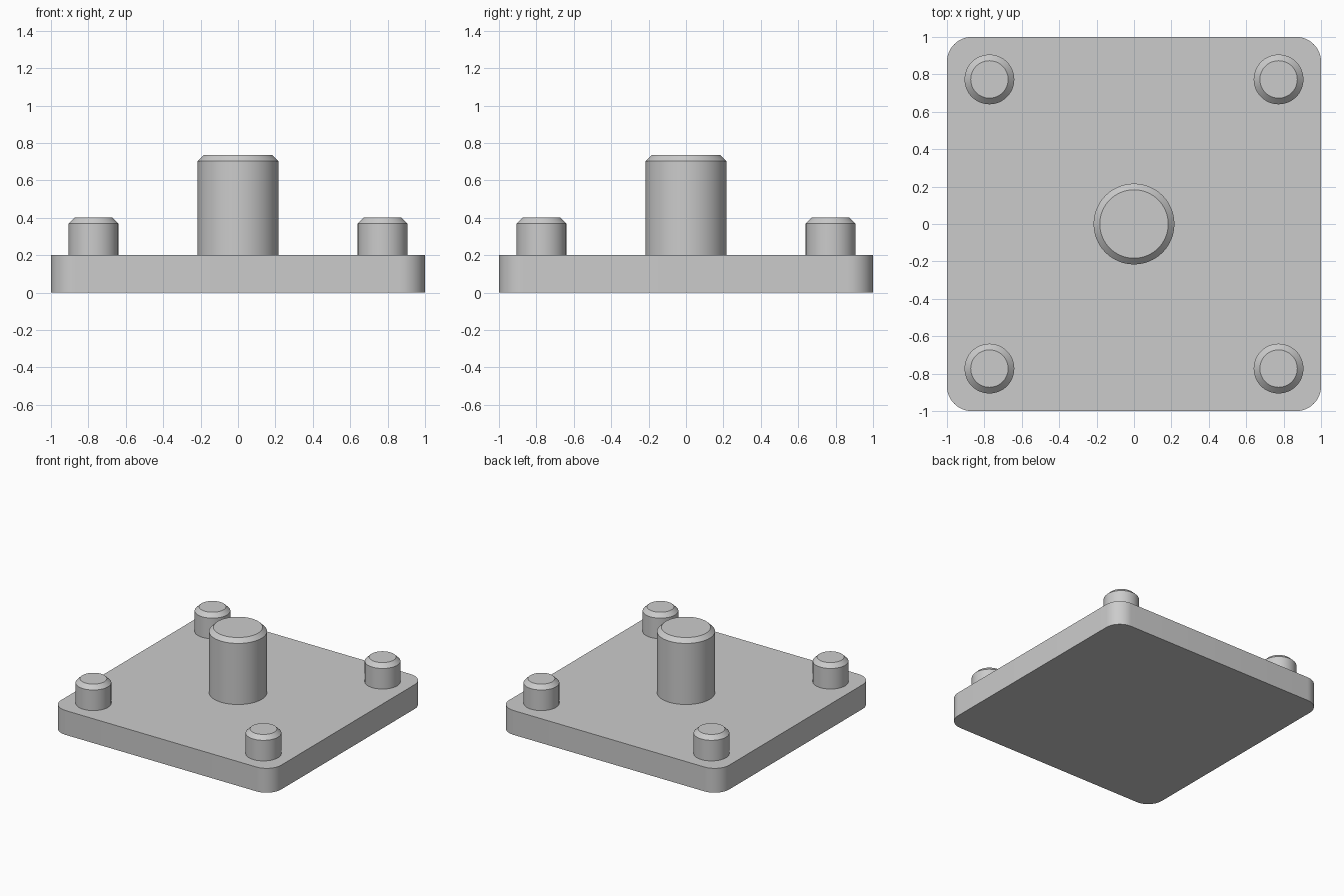
import bpy, bmesh, math
from mathutils import Matrix

# Remove the default cube
if "Cube" in bpy.data.objects:
    bpy.data.objects.remove(bpy.data.objects["Cube"], do_unlink=True)

PLATE_HEIGHT = 0.2
CHAMFER = 0.033

# Single grey colour
grey = bpy.data.materials.new("light_grey")
grey.use_nodes = True
colour = (0.6, 0.6, 0.6, 1)
grey.diffuse_color = colour
grey.node_tree.nodes["Principled BSDF"].inputs["Base Color"].default_value = colour


def finish(bm, name, location=(0, 0, 0)):
    """Turn a bmesh into a named, shaded object."""
    mesh = bpy.data.meshes.new(name)
    bm.to_mesh(mesh)
    bm.free()
    mesh.materials.append(grey)
    obj = bpy.data.objects.new(name, mesh)
    obj.location = location
    bpy.context.collection.objects.link(obj)
    bpy.ops.object.select_all(action="DESELECT")
    obj.select_set(True)
    bpy.context.view_layer.objects.active = obj
    bpy.ops.object.shade_smooth_by_angle(angle=math.radians(30))
    return obj


def base_plate():
    """Square slab with rounded vertical corners."""
    bm = bmesh.new()
    bmesh.ops.create_cube(bm, size=2, matrix=Matrix.Translation((0, 0, PLATE_HEIGHT / 2))
                          @ Matrix.Diagonal((1, 1, PLATE_HEIGHT / 2, 1)))
    upright = [e for e in bm.edges
               if abs(e.verts[0].co.z - e.verts[1].co.z) > PLATE_HEIGHT / 2]
    bmesh.ops.bevel(bm, geom=upright, offset=0.133, segments=12,
                    profile=0.5, affect="EDGES")
    return finish(bm, "base_plate")


def post(name, x, y, radius, top):
    """Round post standing on the plate, with a chamfered top rim."""
    height = top - PLATE_HEIGHT
    bm = bmesh.new()
    bmesh.ops.create_cone(bm, cap_ends=True, segments=64, radius1=radius,
                          radius2=radius, depth=height,
                          matrix=Matrix.Translation((0, 0, height / 2)))
    rim = [e for e in bm.edges if all(v.co.z > height / 2 for v in e.verts)]
    bmesh.ops.bevel(bm, geom=rim, offset=CHAMFER, segments=1, affect="EDGES")
    return finish(bm, name, (x, y, PLATE_HEIGHT))


base_plate()
post("centre_post", 0, 0, 0.216, 0.735)

# Four corner pins
for side, sx in (("left", 1), ("right", -1)):
    for end, sy in (("front", -1), ("back", 1)):
        post(f"{end}_{side}_pin", sx * 0.773, sy * 0.773, 0.133, 0.402)
